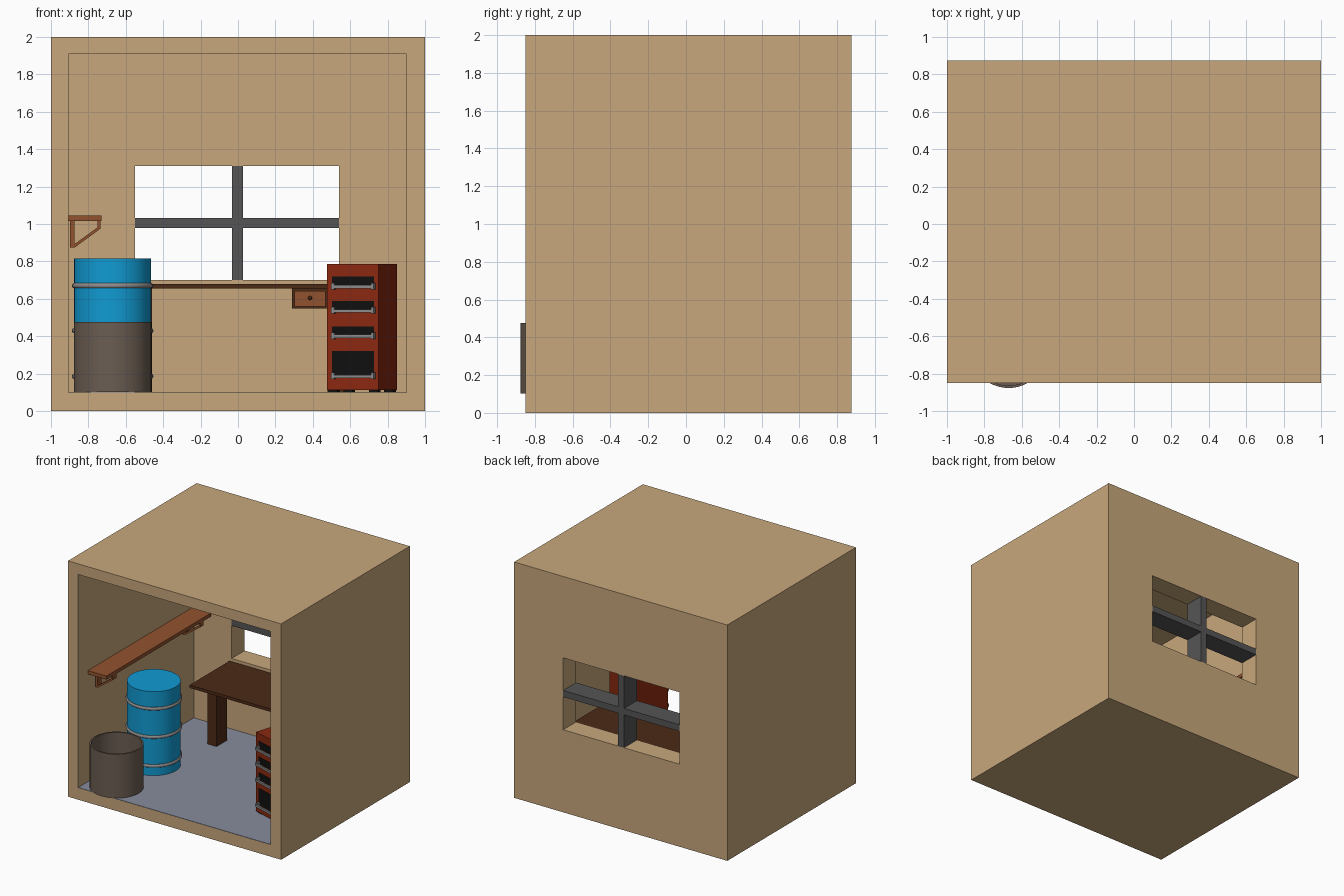
import bpy, bmesh, math
from mathutils import Matrix, Vector

if "Cube" in bpy.data.objects:
    bpy.data.objects.remove(bpy.data.objects["Cube"])


def material(name, hex_colour):
    def lin(i):
        c = int(hex_colour[i:i + 2], 16) / 255
        return c / 12.92 if c < 0.04 else ((c + 0.055) / 1.055) ** 2.4
    m = bpy.data.materials.new(name)
    m.diffuse_color = (lin(0), lin(2), lin(4), 1)
    m.use_nodes = True
    m.node_tree.nodes["Principled BSDF"].inputs["Base Color"].default_value = m.diffuse_color
    return m


TAN = material("tan_wall", "C8A77C")
FLOOR = material("slate_floor", "868C9C")
BAR = material("dark_grey", "555555")
BLUE = material("blue", "119BD3")
METAL = material("metal", "8C8C8C")
BIN = material("bin_brown", "6B5D52")
WOOD = material("shelf_wood", "92522F")
DESK = material("dark_wood", "4C2A16")
RED = material("red", "8A2810")
BLACK = material("black", "101010")


def finish(name, bm, mat, smooth=False):
    bmesh.ops.recalc_face_normals(bm, faces=bm.faces)
    me = bpy.data.meshes.new(name)
    bm.to_mesh(me)
    bm.free()
    ob = bpy.data.objects.new(name, me)
    bpy.context.collection.objects.link(ob)
    if mat:
        me.materials.append(mat)
    if smooth:
        bpy.ops.object.select_all(action='DESELECT')
        ob.select_set(True)
        bpy.context.view_layer.objects.active = ob
        bpy.ops.object.shade_smooth_by_angle(angle=math.radians(35))
    return ob


def box(name, x, y, z, mat, matrix=Matrix()):
    bm = bmesh.new()
    bmesh.ops.create_cube(bm, size=1)
    for v in bm.verts:
        v.co = [(a + b) / 2 + c * (b - a) for (a, b), c in zip((x, y, z), v.co)]
    bm.transform(matrix)
    return finish(name, bm, mat)


def prism(name, outline, y0, y1, mat):
    bm = bmesh.new()
    face = bm.faces.new([bm.verts.new((x, y0, z)) for x, z in outline])
    ext = bmesh.ops.extrude_face_region(bm, geom=[face])
    verts = [g for g in ext["geom"] if isinstance(g, bmesh.types.BMVert)]
    bmesh.ops.translate(bm, verts=verts, vec=(0, y1 - y0, 0))
    return finish(name, bm, mat)


def lathe(name, profile, x, y, mat, closed=False, steps=48):
    bm = bmesh.new()
    vs = [bm.verts.new((r, 0, z)) for r, z in profile]
    edges = [bm.edges.new(p) for p in zip(vs, vs[1:])]
    if closed:
        edges.append(bm.edges.new((vs[-1], vs[0])))
    bmesh.ops.spin(bm, geom=vs + edges, cent=(0, 0, 0), axis=(0, 0, 1),
                   angle=math.tau, steps=steps)
    bmesh.ops.remove_doubles(bm, verts=bm.verts, dist=1e-4)
    bmesh.ops.translate(bm, verts=bm.verts, vec=(x, y, 0))
    return finish(name, bm, mat, True)


# Room shell: open front and a window through the back wall
room = box("room_shell", (-1, 1), (-0.85, 0.875), (0, 2), TAN)
cutters = [box("cut_interior", (-0.905, 0.9), (-1.2, 0.70), (0.1, 1.91), None),
           box("cut_window", (-0.55, 0.54), (0.5, 1.2), (0.70, 1.31), None)]
bpy.context.view_layer.objects.active = room
for c in cutters:
    c.hide_render = True
    mod = room.modifiers.new("cut", 'BOOLEAN')
    mod.operation, mod.solver, mod.object = 'DIFFERENCE', 'EXACT', c
    bpy.ops.object.modifier_apply(modifier=mod.name)
    bpy.data.objects.remove(c)
box("floor", (-0.904, 0.899), (-0.849, 0.699), (0.095, 0.103), FLOOR)

# Window bars, as deep as the wall
box("window_bar_vertical", (-0.031, 0.026), (0.70, 0.874), (0.70, 1.31), BAR)
for side, xs in (("left", (-0.55, -0.031)), ("right", (0.026, 0.54))):
    box(f"window_bar_{side}", xs, (0.70, 0.874), (0.978, 1.033), BAR)

# Open bin
lathe("bin", [(0, 0.103), (0.207, 0.103), (0.207, 0.475), (0.194, 0.475),
              (0.194, 0.12), (0, 0.12)], -0.67, -0.67, BIN)

# Drum with three hoops
DX, DY, DR = -0.67, -0.17, 0.206
lathe("drum", [(0, 0.103), (DR, 0.103), (DR, 0.815), (0, 0.815)], DX, DY, BLUE)
for i, z in enumerate((0.185, 0.43, 0.67)):
    ring = [(DR + 0.012 * math.cos(k * math.tau / 10), z + 0.014 * math.sin(k * math.tau / 10))
            for k in range(10)]
    lathe(f"drum_hoop_{i + 1}", ring, DX, DY, METAL, closed=True)

# Wall shelf with two brackets
box("shelf_board", (-0.905, -0.73), (-0.72, 0.68), (1.015, 1.045), WOOD)
for tag, y in (("front", -0.63), ("back", 0.54)):
    box(f"bracket_post_{tag}", (-0.898, -0.875), (y, y + 0.05), (0.875, 1.016), WOOD)
    prism(f"bracket_brace_{tag}", [(-0.880, 0.875), (-0.872, 0.875), (-0.735, 0.975),
                                   (-0.735, 1.016), (-0.751, 1.016), (-0.751, 0.982),
                                   (-0.880, 0.888)], y, y + 0.05, WOOD)

# Desk: top, two plank legs, hanging drawer with knob
box("desk_top", (-0.563, 0.58), (0.155, 0.69), (0.655, 0.68), DESK)
for side, x in (("left", -0.545), ("right", 0.478)):
    box(f"desk_leg_{side}", (x, x + 0.085), (0.37, 0.51), (0.103, 0.656), DESK)
box("drawer_case", (0.29, 0.478), (0.19, 0.62), (0.548, 0.656), DESK)
box("drawer_front", (0.302, 0.468), (0.18, 0.20), (0.56, 0.642), WOOD)
bm = bmesh.new()
bmesh.ops.create_uvsphere(bm, u_segments=16, v_segments=8, radius=0.011,
                          matrix=Matrix.Translation((0.385, 0.172, 0.605)))
finish("drawer_knob", bm, DESK, True)

# Tool cabinet, turned towards the room
M = Matrix.Translation((0.475, -0.434, 0)) @ Matrix.Rotation(math.radians(-17), 4, 'Z')
W, D = 0.288, 0.345
box("cabinet_body", (0, W), (0, D), (0.113, 0.785), RED, M)
for i, x in enumerate((0.005, W - 0.055)):
    for j, y in enumerate((0.01, D - 0.06)):
        box(f"cabinet_foot_{i}{j}", (x, x + 0.05), (y, y + 0.05), (0.1, 0.114), BLACK, M)
rows = ((0.18, 0.32), (0.395, 0.453), (0.53, 0.587), (0.66, 0.72))
for i, (z0, z1) in enumerate(rows):
    box(f"cabinet_drawer_{i + 1}", (0.031, 0.265), (-0.003, 0.01), (z0, z1), BLACK, M)
    h = z0 + 0.005
    box(f"handle_bar_{i + 1}", (0.035, 0.272), (-0.04, -0.025), (h - 0.009, h + 0.009), METAL, M)
    for side, x in (("left", 0.035), ("right", 0.257)):
        box(f"handle_post_{side}_{i + 1}", (x, x + 0.015), (-0.036, 0.0),
            (h - 0.014, h + 0.02), METAL, M)
